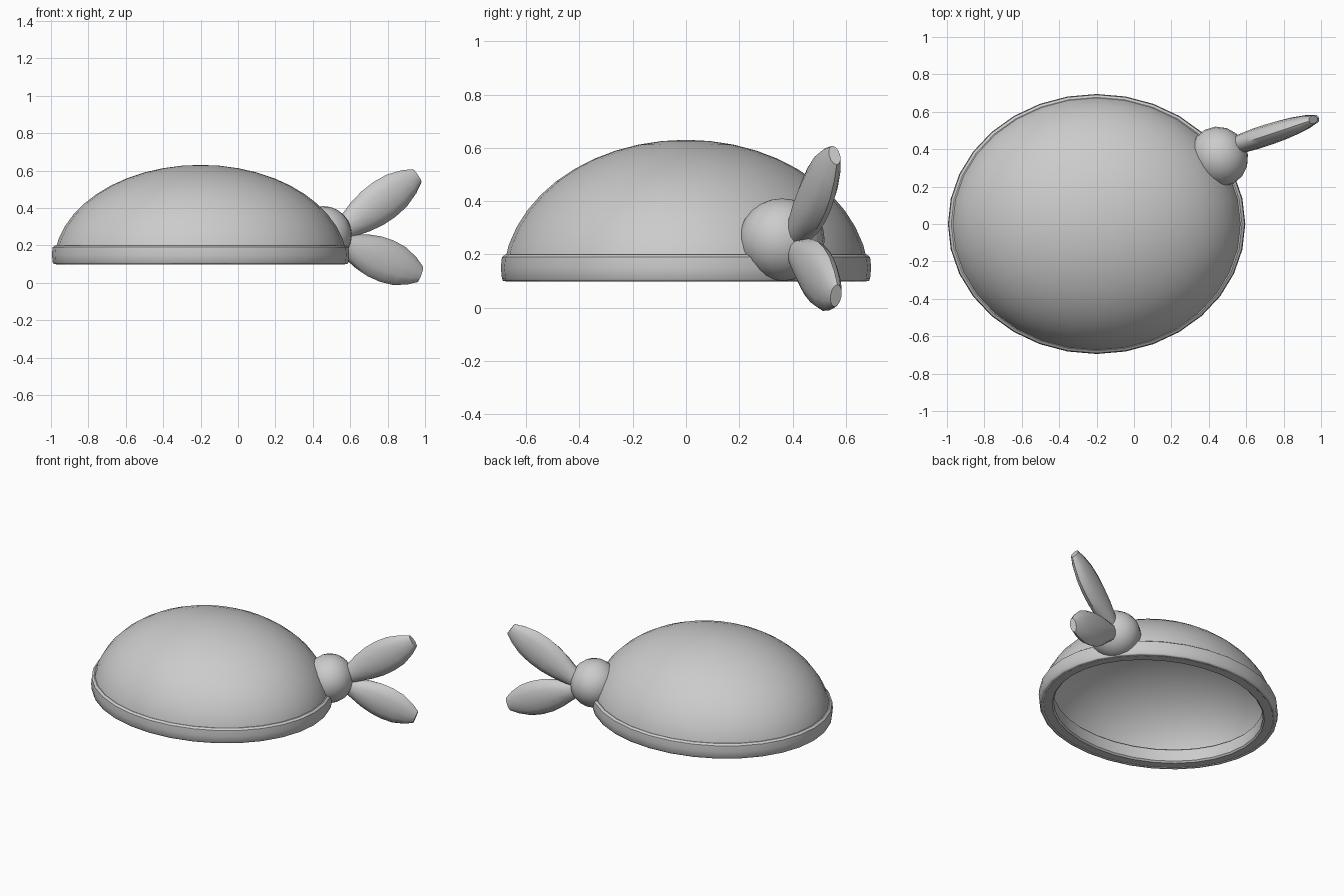
import bpy, bmesh, math
from mathutils import Vector, Matrix

if "Cube" in bpy.data.objects:
    bpy.data.objects.remove(bpy.data.objects["Cube"])

CX, RX, RY = -0.2, 0.795, 0.695
SEG = 32


def make(name, bm, angle=35):
    bmesh.ops.recalc_face_normals(bm, faces=bm.faces)
    me = bpy.data.meshes.new(name)
    bm.to_mesh(me)
    bm.free()
    ob = bpy.data.objects.new(name, me)
    bpy.context.collection.objects.link(ob)
    bpy.ops.object.select_all(action='DESELECT')
    ob.select_set(True)
    bpy.context.view_layer.objects.active = ob
    bpy.ops.object.shade_smooth_by_angle(angle=math.radians(angle))
    return ob


def bridge(bm, a, b):
    n = len(a)
    for i in range(n):
        bm.faces.new((a[i], a[(i + 1) % n], b[(i + 1) % n], b[i]))


# Dome cap: upper half of a stretched sphere, thin shell
bm = bmesh.new()
bmesh.ops.create_uvsphere(bm, u_segments=SEG, v_segments=24, radius=1)
bmesh.ops.delete(bm, geom=[v for v in bm.verts if v.co.z < -0.01], context='VERTS')
for v in bm.verts:
    v.co = Vector((CX + v.co.x * 0.785, v.co.y * 0.688, 0.1 + v.co.z * 0.53))
dome = make("dome", bm, 40)
shell = dome.modifiers.new("shell", 'SOLIDIFY')
shell.thickness = 0.02
shell.offset = -1

# Head band: chamfered profile swept round the ellipse
profile = [(0, .15), (-.004, .19), (-.018, .2), (-.085, .2), (-.095, .19),
           (-.095, .11), (-.085, .1), (-.01, .1), (-.004, .11)]
bm = bmesh.new()
rings = []
for i in range(SEG):
    a = math.tau * i / SEG
    rings.append([bm.verts.new((CX + (RX + o) * math.cos(a), (RY + o) * math.sin(a), z))
                  for o, z in profile])
for i in range(SEG):
    bridge(bm, rings[i], rings[(i + 1) % SEG])
make("band", bm)

# Knot
bm = bmesh.new()
bmesh.ops.create_uvsphere(bm, u_segments=16, v_segments=12, radius=1)
bm.transform(Matrix.Translation((0.455, 0.36, 0.255))
             @ Matrix.Rotation(math.radians(28), 4, 'Z')
             @ Matrix.Diagonal((0.153, 0.163, 0.155, 1)))
make("knot", bm, 60)


# Tails: flattened tapering blades with a blunt tip
def tail(name, start, end, width):
    start, end = Vector(start), Vector(end)
    d = end - start
    n = Vector((-0.33, 0.944, 0))
    w = n.cross(d).normalized()
    stations = [(0, .42, .045), (.15, .6, .052), (.3, .83, .056), (.45, .97, .056),
                (.6, 1, .053), (.75, .92, .047), (.9, .66, .036), (1, .38, .022)]
    bm = bmesh.new()
    loops = []
    for t, s, th in stations:
        c = start + d * t
        loops.append([bm.verts.new(c + w * (width * s * math.cos(math.tau * k / 12))
                                   + n * (th * math.sin(math.tau * k / 12)))
                      for k in range(12)])
    for a, b in zip(loops, loops[1:]):
        bridge(bm, a, b)
    bm.faces.new(loops[0])
    bm.faces.new(loops[-1])
    make(name, bm, 45)


tail("upper_tail", (0.52, 0.412, 0.255), (0.958, 0.558, 0.572), 0.112)
tail("lower_tail", (0.53, 0.415, 0.22), (0.974, 0.563, 0.045), 0.117)
